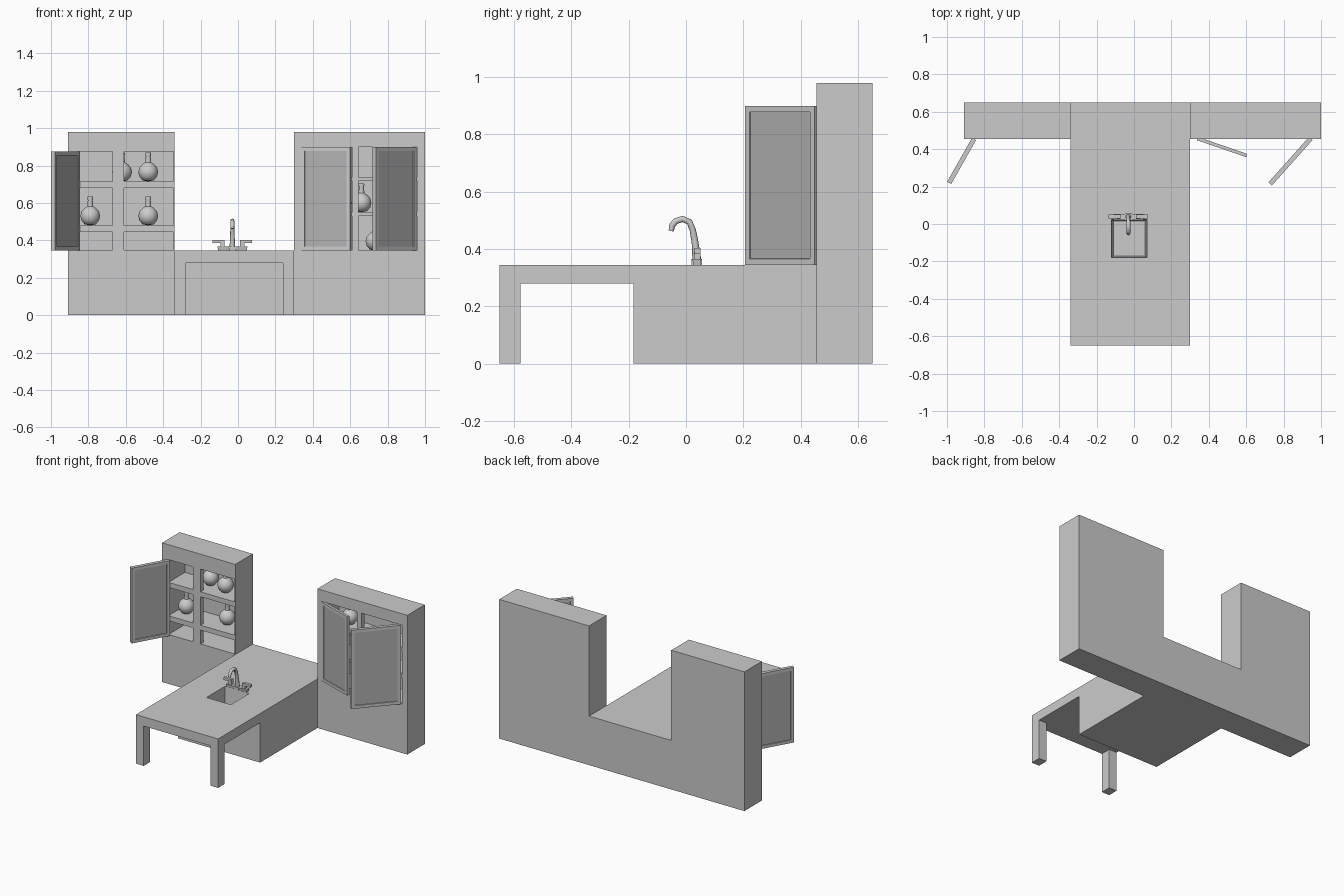
import bpy, bmesh, math
from mathutils import Vector, Matrix

if "Cube" in bpy.data.objects:
    bpy.data.objects.remove(bpy.data.objects["Cube"])


def finish(name, bm):
    bmesh.ops.recalc_face_normals(bm, faces=bm.faces[:])
    me = bpy.data.meshes.new(name)
    bm.to_mesh(me)
    bm.free()
    ob = bpy.data.objects.new(name, me)
    bpy.context.collection.objects.link(ob)
    return ob


def box(name, x, y, z, taper=0.0):
    """Box from (min, max) ranges; taper shrinks the bottom face on every side."""
    bm = bmesh.new()
    bmesh.ops.create_cube(bm, size=1)
    for v in bm.verts:
        sx, sy, low = v.co.x, v.co.y, v.co.z < 0
        v.co = (x[sx > 0], y[sy > 0], z[not low])
        if low and taper:
            v.co.x -= math.copysign(taper, sx)
            v.co.y -= math.copysign(taper, sy)
    return finish(name, bm)


def prism(name, profile, x0, x1):
    """Side profile of (y, z) points extruded along x."""
    bm = bmesh.new()
    f = bm.faces.new([bm.verts.new((x0, y, z)) for y, z in profile])
    ext = bmesh.ops.extrude_face_region(bm, geom=[f])["geom"]
    bmesh.ops.translate(bm, vec=(x1 - x0, 0, 0),
                        verts=[g for g in ext if isinstance(g, bmesh.types.BMVert)])
    return finish(name, bm)


def cut(ob, cutter):
    m = ob.modifiers.new("cut", "BOOLEAN")
    m.operation, m.solver, m.object = "DIFFERENCE", "EXACT", cutter
    cutter.hide_render = True
    cutter.hide_set(True)


def door(name, hinge, tip, z0, z1, t):
    """Panelled door hung between two plan points."""
    h, d = Vector(hinge), Vector(tip) - Vector(hinge)
    bm = bmesh.new()
    bmesh.ops.create_cube(bm, size=1)
    for v in bm.verts:
        v.co = ((v.co.x + .5) * d.length, v.co.y * t, z0 + (v.co.z + .5) * (z1 - z0))
    bm.normal_update()
    for f in [f for f in bm.faces if abs(f.normal.y) > .9]:
        bmesh.ops.inset_individual(bm, faces=[f], thickness=.03)
        bmesh.ops.inset_individual(bm, faces=[f], thickness=.001, depth=-.005)
        f.material_index = 1
    rot = Matrix.Rotation(math.atan2(d.y, d.x), 4, "Z")
    bm.transform(Matrix.Translation((h.x, h.y, 0)) @ rot)
    ob = finish(name, bm)
    ob.data.materials.append(None)
    ob.data.materials.append(panel_mat)
    return ob


def smooth(ob, angle=40):
    bpy.ops.object.select_all(action="DESELECT")
    ob.select_set(True)
    bpy.context.view_layer.objects.active = ob
    bpy.ops.object.shade_smooth_by_angle(angle=math.radians(angle))


def vase(name, loc):
    """Round-bodied bottle; loc is the centre of the body."""
    prof = [(0, -.05), (.03, -.044), (.047, -.024), (.053, 0), (.047, .025), (.03, .043),
            (.016, .052), (.013, .085), (.016, .098), (.014, .105), (0, .105)]
    bm = bmesh.new()
    vs = [bm.verts.new((r, 0, z)) for r, z in prof]
    es = [bm.edges.new(p) for p in zip(vs, vs[1:])]
    bmesh.ops.spin(bm, geom=vs + es, axis=(0, 0, 1), cent=(0, 0, 0),
                   steps=24, angle=math.tau)
    bmesh.ops.remove_doubles(bm, verts=bm.verts[:], dist=1e-4)
    bm.transform(Matrix.Translation(loc))
    smooth(finish(name, bm))


panel_mat = bpy.data.materials.new("dark_panel")
panel_mat.diffuse_color = (.45, .45, .45, 1)
panel_mat.use_nodes = True
panel_mat.node_tree.nodes["Principled BSDF"].inputs["Base Color"].default_value = panel_mat.diffuse_color

# Island: base block with overhanging table top, and two front legs
FRONT, BACK, TOP = .455, .65, .345
island = prism("island_counter", [(-.183, 0), (BACK, 0), (BACK, TOP), (-.65, TOP),
                                  (-.65, .28), (-.183, .28)], -.34, .30)
for side, x in (("left", (-.34, -.28)), ("right", (.24, .30))):
    box(side + "_leg", x, (-.65, -.578), (0, .28))

# Sink basin with slightly sloping walls
cut(island, box("sink_cutter", (-.12, .07), (-.18, .025), (.22, TOP + .002), .01))


def cabinet(side, x, hole, z, shelves, post):
    """Solid cabinet with one cavity, shelves and a front post."""
    body = box(side + "_cabinet", x, (FRONT, BACK), (0, .98))
    cut(body, box(side + "_cavity_cutter", hole, (FRONT - .05, .638), z))
    for i, s in enumerate(shelves):
        box(f"{side}_shelf_{i + 1}", hole, (FRONT, .638), s)
    box(side + "_post", post, (FRONT, FRONT + .03), z)


cabinet("left", (-.91, -.34), (-.86, -.345), (.348, .875),
        [(.445, .48), (.68, .715)], (-.67, -.61))
cabinet("right", (.30, 1.0), (.34, .957), (.345, .90),
        [(.53, .55), (.72, .735)], (.61, .645))

# Open doors
door("left_door", (-.855, .455), (-.988, .22), .345, .875, .025)
door("right_door_inner", (.338, .457), (.603, .366), .345, .90, .018)
door("right_door_outer", (.945, .457), (.728, .214), .345, .90, .025)

# Vases on the shelves
for i, p in enumerate([(-.48, .547, .765), (-.62, .58, .765), (-.48, .567, .53),
                       (-.79, .555, .53), (.47, .575, .785), (.66, .56, .60),
                       (.735, .55, .395)]):
    vase(f"vase_{i + 1}", p)

# Faucet spout: curved tube on a small block
FX, FY = -.03, .038
box("faucet_base", (FX - .018, FX + .018), (.02, .056), (TOP, .366))
cu = bpy.data.curves.new("faucet_spout", "CURVE")
cu.dimensions, cu.bevel_depth, cu.bevel_resolution, cu.use_fill_caps = "3D", .011, 2, True
path = [(.038, .36, 1.4), (.032, .42, 1.1), (.024, .465, 1), (.012, .495, 1),
        (-.012, .505, 1), (-.035, .498, 1), (-.048, .483, 1), (-.052, .463, .8)]
sp = cu.splines.new("POLY")
sp.points.add(len(path) - 1)
for pt, (y, z, r) in zip(sp.points, path):
    pt.co, pt.radius = (FX, y, z, 1), r
bpy.context.collection.objects.link(bpy.data.objects.new("faucet_spout", cu))

# Two taps: foot, stem and outward lever, mirrored about the spout
for side, s in (("left", -1), ("right", 1)):
    def span(a, b):
        return tuple(sorted((FX + s * a, FX + s * b)))
    box(side + "_tap_foot", span(.018, .08), (.022, .054), (TOP, .366), -.004)
    box(side + "_tap_stem", span(.042, .064), (.028, .05), (.366, .39))
    box(side + "_tap_lever", span(.042, .105), (.03, .05), (.385, .403))
